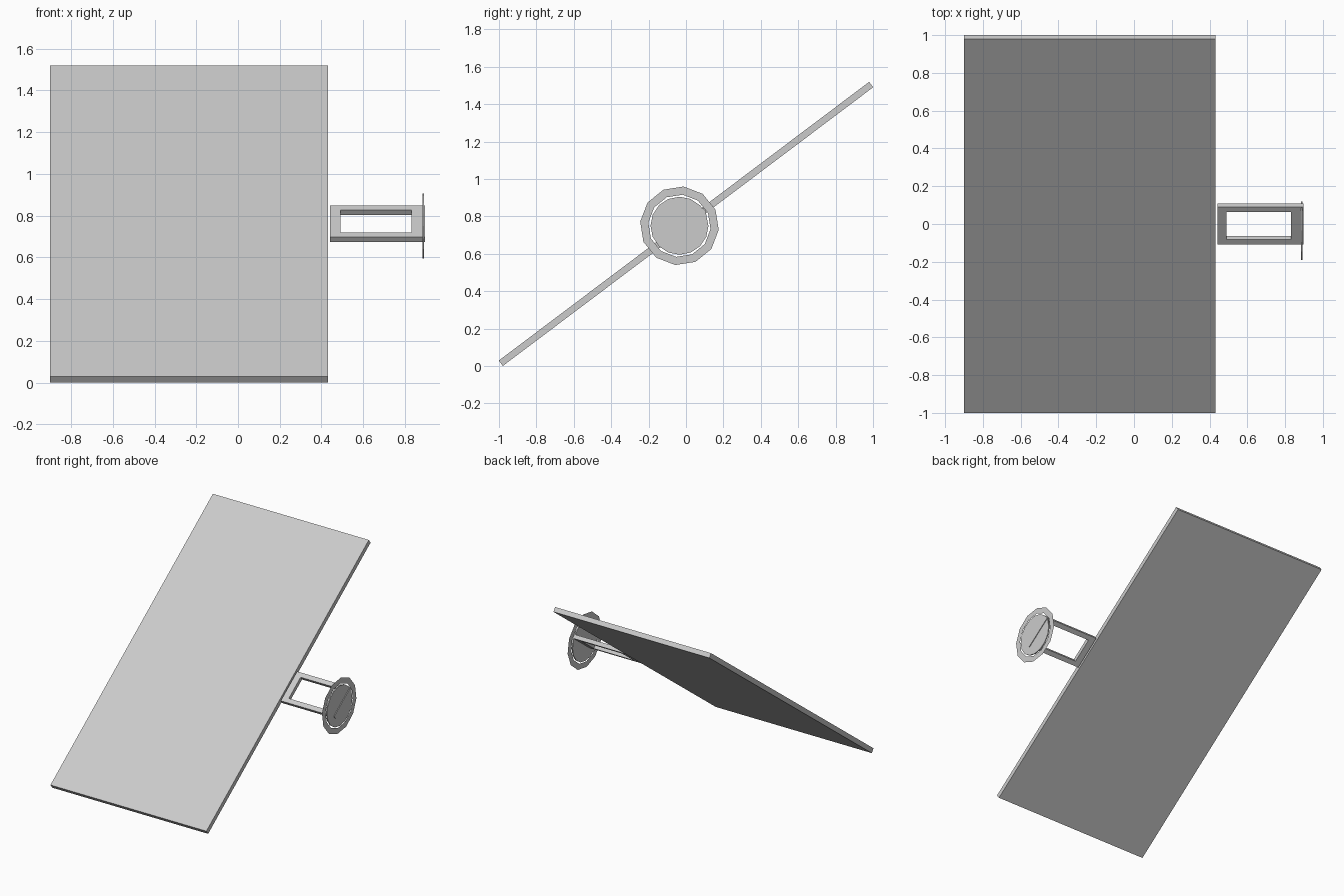
import bpy, bmesh
from math import sin, cos, pi, radians
from mathutils import Matrix

cube = bpy.data.objects.get("Cube")
if cube:
    bpy.data.objects.remove(cube, do_unlink=True)

grey = bpy.data.materials.new("light grey")
grey.use_nodes = True
COLOUR = (0.6, 0.6, 0.6, 1)
grey.diffuse_color = COLOUR
grey.node_tree.nodes["Principled BSDF"].inputs["Base Color"].default_value = COLOUR

TILT = radians(36.96)
MID_Z = 0.76


def rect(x0, x1, y0, y1):
    return [(x0, y0), (x1, y0), (x1, y1), (x0, y1)]


def polygon(radius, sides, turn=0):
    return [(radius * cos(turn + 2 * pi * i / sides),
             radius * sin(turn + 2 * pi * i / sides)) for i in range(sides)]


def plate(name, outer, matrix, inner=None, thickness=0):
    """Flat outline, optionally with a matching hole, thickened about its mid plane."""
    bm = bmesh.new()
    ring = [bm.verts.new((x, y, -thickness / 2)) for x, y in outer]
    if inner:
        hole = [bm.verts.new((x, y, -thickness / 2)) for x, y in inner]
        for i in range(len(ring)):
            j = (i + 1) % len(ring)
            bm.faces.new((ring[i], ring[j], hole[j], hole[i]))
    else:
        bm.faces.new(ring)
    if thickness:
        new = bmesh.ops.extrude_face_region(bm, geom=bm.faces[:], use_keep_orig=True)
        verts = [g for g in new["geom"] if isinstance(g, bmesh.types.BMVert)]
        bmesh.ops.translate(bm, verts=verts, vec=(0, 0, thickness))
        bmesh.ops.recalc_face_normals(bm, faces=bm.faces[:])
    bm.transform(matrix)
    mesh = bpy.data.meshes.new(name)
    bm.to_mesh(mesh)
    bm.free()
    mesh.materials.append(grey)
    obj = bpy.data.objects.new(name, mesh)
    bpy.context.collection.objects.link(obj)
    return obj


# Tilted panel and the open bracket beside it share one sloping plane
slope = Matrix.Translation((0, 0, MID_Z)) @ Matrix.Rotation(TILT, 4, "X")
plate("panel", rect(-0.9, 0.431, -1.239, 1.239), slope, thickness=0.036)
plate("bracket_frame", rect(0.441, 0.897, -0.125, 0.125), slope,
      inner=rect(0.49, 0.83, -0.09, 0.09), thickness=0.03)


# Upright disc and surrounding flat ring at the bracket's outer end
def upright(x):
    axes = Matrix(((0, 0, 1, 0), (1, 0, 0, 0), (0, 1, 0, 0), (0, 0, 0, 1)))
    return Matrix.Translation((x, -0.035, 0.75)) @ axes


plate("disc", polygon(0.155, 16), upright(0.888), thickness=0.008)
turn = radians(24)
plate("outer_ring", polygon(0.211, 12, turn), upright(0.888),
      inner=polygon(0.167, 12, turn))
